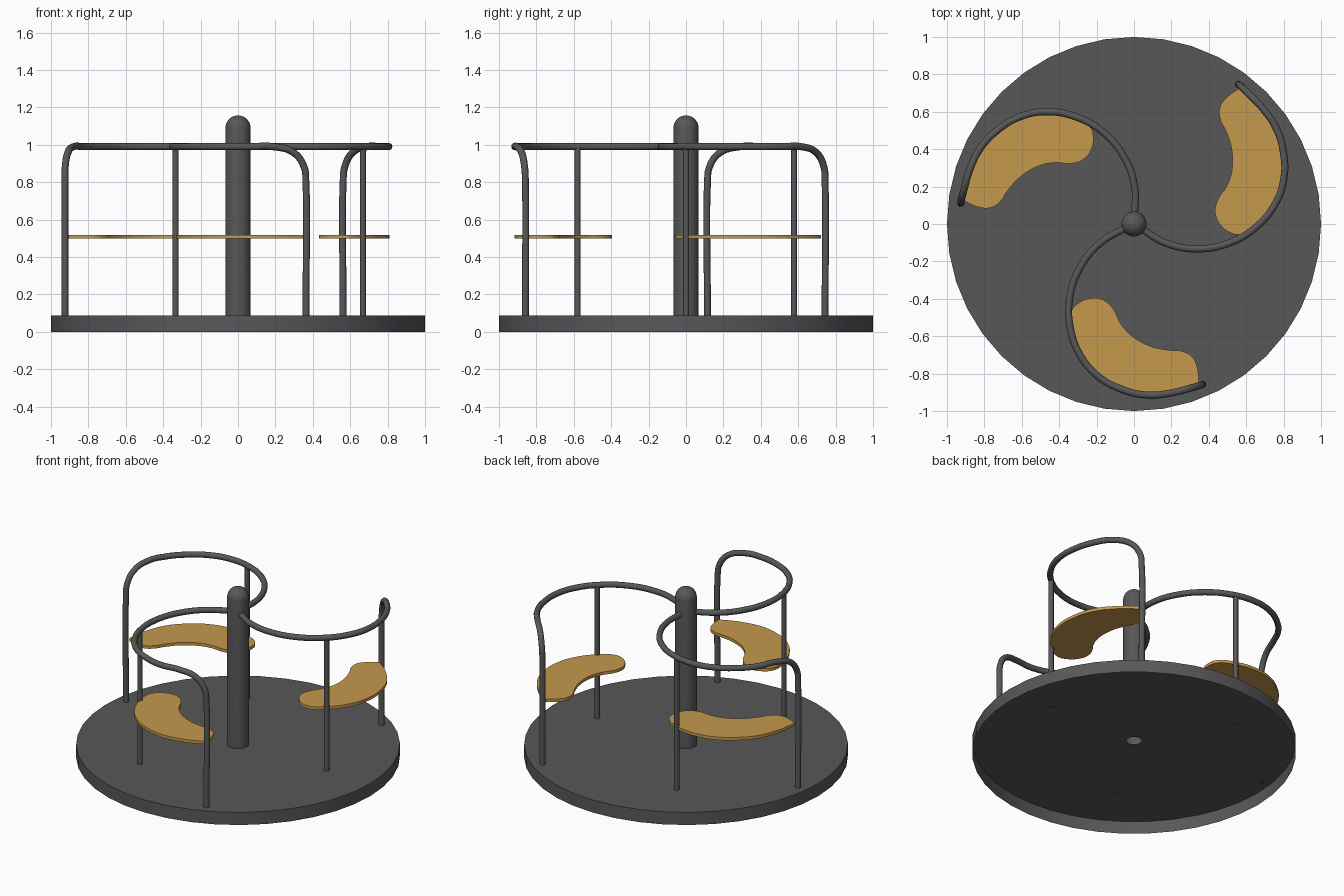
import bpy, bmesh
from math import sin, cos, pi, radians

cube = bpy.data.objects.get("Cube")
if cube:
    bpy.data.objects.remove(cube, do_unlink=True)


def material(name, rgb):
    mat = bpy.data.materials.new(name)
    mat.use_nodes = True
    color = (*rgb, 1)
    mat.diffuse_color = color
    mat.node_tree.nodes["Principled BSDF"].inputs["Base Color"].default_value = color
    return mat


STEEL = material("grey steel", (0.097, 0.097, 0.097))
WOOD = material("tan wood", (0.56, 0.32, 0.075))


def select_only(ob):
    bpy.ops.object.select_all(action="DESELECT")
    ob.select_set(True)
    bpy.context.view_layer.objects.active = ob


def finish(ob, mat):
    ob.data.materials.clear()
    ob.data.materials.append(mat)
    select_only(ob)
    bpy.ops.object.shade_smooth_by_angle(angle=radians(40))
    return ob


def lathe(name, profile, mat, steps):
    """Turn an (r, z) profile, listed from the bottom outside to the top, around z."""
    bm = bmesh.new()
    verts = [bm.verts.new((r, 0, z)) for r, z in profile]
    edges = [bm.edges.new(pair) for pair in zip(verts, verts[1:])]
    bmesh.ops.spin(bm, geom=verts + edges, axis=(0, 0, 1), cent=(0, 0, 0),
                   angle=2 * pi, steps=steps)
    bmesh.ops.remove_doubles(bm, verts=bm.verts, dist=0.0001)
    bmesh.ops.recalc_face_normals(bm, faces=bm.faces)
    # Open shells: make sure the top faces upwards
    if max(bm.faces, key=lambda f: f.calc_center_median().z).normal.z < 0:
        bmesh.ops.reverse_faces(bm, faces=bm.faces)
    mesh = bpy.data.meshes.new(name)
    bm.to_mesh(mesh)
    bm.free()
    ob = bpy.data.objects.new(name, mesh)
    bpy.context.collection.objects.link(ob)
    return finish(ob, mat)


def curve_part(name, points, mat, tube=0, slab=0, corner=False):
    """Smooth curve made into a round tube, or a closed outline made into a slab."""
    curve = bpy.data.curves.new(name, "CURVE")
    curve.dimensions = "2D" if slab else "3D"
    curve.resolution_u = 6
    if slab:
        curve.fill_mode = "BOTH"
        curve.extrude = slab / 2
    else:
        curve.bevel_depth = tube
        curve.bevel_resolution = 4
        curve.use_fill_caps = True
    spline = curve.splines.new("BEZIER")
    spline.bezier_points.add(len(points) - 1)
    spline.use_cyclic_u = bool(slab)
    for bp, co in zip(spline.bezier_points, points):
        bp.co = co
        bp.handle_left_type = bp.handle_right_type = "AUTO"
    if corner:
        bp = spline.bezier_points[0]
        bp.handle_left_type = bp.handle_right_type = "VECTOR"
    ob = bpy.data.objects.new(name, curve)
    bpy.context.collection.objects.link(ob)
    select_only(ob)
    bpy.ops.object.convert(target="MESH")
    return finish(bpy.context.view_layer.objects.active, mat)


def repeat_three(ob):
    """Copy a part to the other two arms."""
    base = ob.name
    for k in (1, 2):
        copy = ob.copy()
        copy.name = f"{base}_{k + 1}"
        copy.rotation_euler.z = k * 2 * pi / 3
        bpy.context.collection.objects.link(copy)


# Round deck: an open-bottomed pan with a hole under the pole
DECK = 0.086
lathe("deck", [(1, 0), (1, DECK), (0.047, DECK)], STEEL, 40)

# Hollow centre pole with a domed top
R = 0.067
dome = [(R * cos(i * pi / 16), 1.09 + R * sin(i * pi / 16)) for i in range(8)]
lathe("centre_pole", [(R, DECK)] + dome + [(0, 1.09 + R)], STEEL, 32)

# Curved hand rail: an arc from the pole, then a bend down to the deck
RAIL = 0.99
rail = [(-0.47 + 0.48 * cos(a), 0.12 + 0.48 * sin(a), RAIL)
        for a in (radians(d) for d in range(-10, 91, 20))]
rail += [(x, y, RAIL) for x, y in
         ((-0.61, 0.573), (-0.735, 0.497), (-0.825, 0.4), (-0.878, 0.29))]
rail += [(-0.91, 0.18, 0.957), (-0.924, 0.125, 0.88), (-0.925, 0.115, 0.8),
         (-0.925, 0.115, 0.08)]
repeat_three(curve_part("hand_rail", rail, STEEL, tube=0.019))

# Thin support post under the rail
post = [(-0.335, 0.578, 0.08), (-0.335, 0.578, 0.985)]
repeat_three(curve_part("support_post", post, STEEL, tube=0.016))

# Bean-shaped seat following the rail
outline = [(-0.905, 0.122), (-0.895, 0.21), (-0.875, 0.29), (-0.825, 0.403), (-0.735, 0.5),
           (-0.61, 0.575), (-0.465, 0.6), (-0.33, 0.575), (-0.235, 0.52), (-0.217, 0.45),
           (-0.235, 0.385), (-0.275, 0.342), (-0.342, 0.323), (-0.42, 0.328),
           (-0.51, 0.31), (-0.61, 0.25), (-0.674, 0.18), (-0.717, 0.118),
           (-0.77, 0.086), (-0.83, 0.09)]
seat = curve_part("seat", [(x, y, 0) for x, y in outline], WOOD, slab=0.02, corner=True)
seat.location.z = 0.509
repeat_three(seat)
